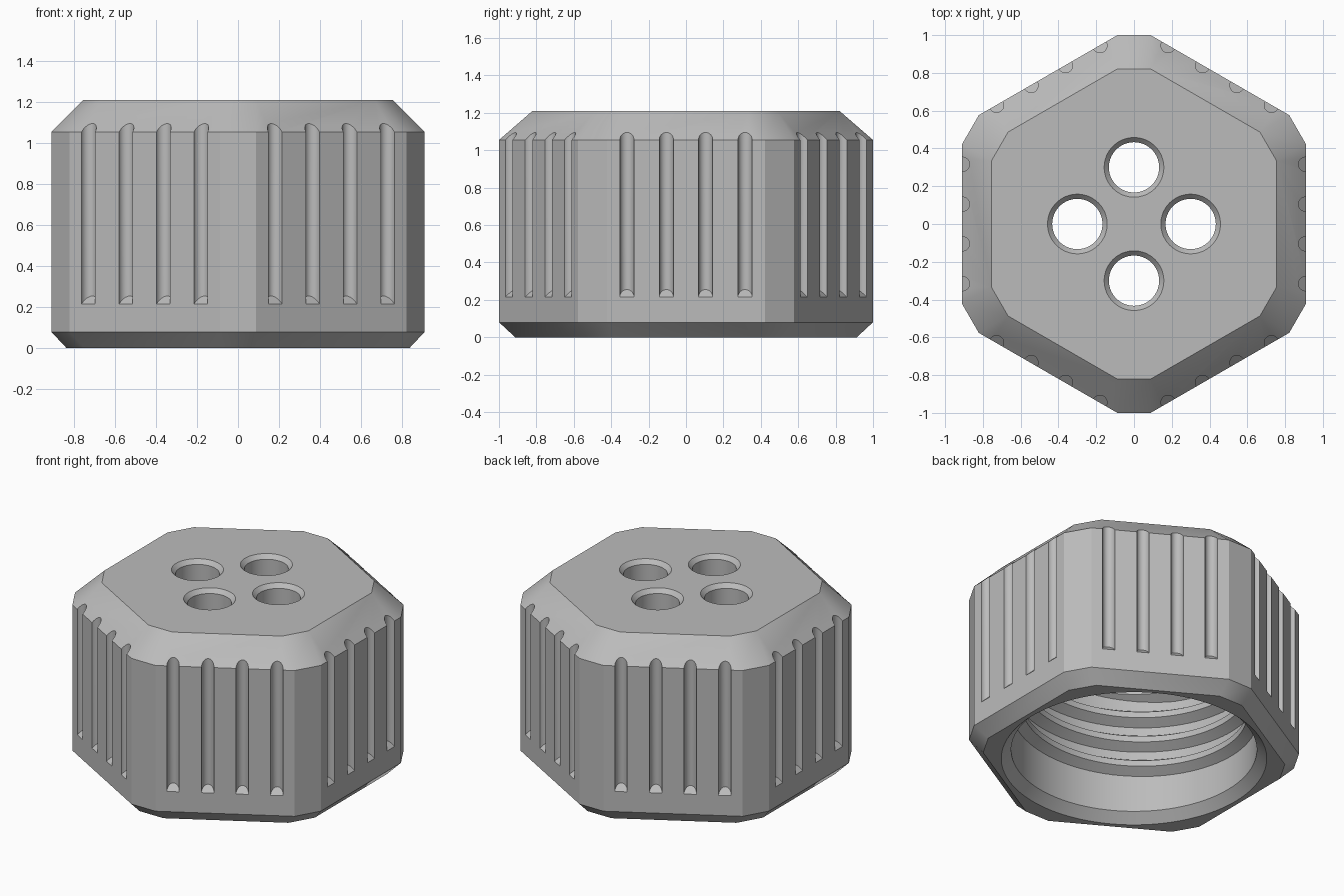
import bpy
import bmesh
from math import cos, sin, pi, radians, tau

if "Cube" in bpy.data.objects:
    bpy.data.objects.remove(bpy.data.objects["Cube"], do_unlink=True)

grey = bpy.data.materials.new("plain grey")
grey.use_nodes = True
grey.diffuse_color = (0.5, 0.5, 0.5, 1)
grey.node_tree.nodes["Principled BSDF"].inputs["Base Color"].default_value = (0.5, 0.5, 0.5, 1)


def loft(bm, rings, closed=False):
    """Skin a list of equal-length rings of points, capping both ends."""
    rows = [[bm.verts.new(p) for p in ring] for ring in rings]
    n = len(rows[0])
    for a, b in zip(rows, rows[1:]):
        for i in range(n):
            j = (i + 1) % n
            bm.faces.new((a[i], a[j], b[j], b[i]))
    bm.faces.new(rows[0][::-1])
    bm.faces.new(rows[-1])


def finish(bm, name):
    bmesh.ops.recalc_face_normals(bm, faces=bm.faces)
    mesh = bpy.data.meshes.new(name)
    bm.to_mesh(mesh)
    bm.free()
    obj = bpy.data.objects.new(name, mesh)
    mesh.materials.append(grey)
    bpy.context.collection.objects.link(obj)
    return obj


def select(obj):
    bpy.ops.object.select_all(action="DESELECT")
    obj.select_set(True)
    bpy.context.view_layer.objects.active = obj


def circle(r, z, x=0, y=0, n=64):
    return [(x + r * cos(tau * i / n), y + r * sin(tau * i / n), z) for i in range(n)]


def hex_ring(apothem, z, trim=0.102):
    """Hexagon with each corner trimmed off by a fixed length."""
    half = apothem / cos(pi / 6) / 2 - trim
    ring = []
    for k in range(6):
        a = k * pi / 3
        for t in (-half, half):
            ring.append((apothem * cos(a) - t * sin(a), apothem * sin(a) + t * cos(a), z))
    return ring


# Cap body: trimmed hexagon with chamfered top and bottom
APOTHEM = 0.91
bm = bmesh.new()
loft(bm, [hex_ring(0.835, 0), hex_ring(APOTHEM, 0.08),
          hex_ring(APOTHEM, 1.055), hex_ring(0.755, 1.21)])
body = finish(bm, "cap_body")

# Grip grooves: four per side, round, with sloping lower ends
bm = bmesh.new()
for k in range(6):
    a = k * pi / 3
    for offset in (-0.316, -0.105, 0.105, 0.316):
        low, high = [], []
        for i in range(32):
            t = tau * i / 32
            out, side = 0.04 * cos(t), offset + 0.038 * sin(t)
            r = APOTHEM + out
            x, y = r * cos(a) - side * sin(a), r * sin(a) + side * cos(a)
            low.append((x, y, 0.215 - out))
            high.append((x, y, 1.3))
        loft(bm, [low, high])
grooves = finish(bm, "groove_cutter")

# Round bore with a chamfered mouth
WALL = 0.745
bm = bmesh.new()
loft(bm, [circle(0.855, -0.05, n=96), circle(WALL, 0.06, n=96), circle(WALL, 1.03, n=96)])
bore = finish(bm, "bore_cutter")

# Four countersunk holes through the top
bm = bmesh.new()
for k in range(4):
    x, y = 0.3 * cos(k * pi / 2), 0.3 * sin(k * pi / 2)
    loft(bm, [circle(0.133, 0.95, x, y), circle(0.133, 1.183, x, y),
              circle(0.158, 1.21, x, y), circle(0.158, 1.3, x, y)])
holes = finish(bm, "hole_cutter")

for cutter in (grooves, bore, holes):
    cutter.hide_render = True
    mod = body.modifiers.new(cutter.name, "BOOLEAN")
    mod.operation = "DIFFERENCE"
    mod.solver = "EXACT"
    mod.object = cutter
    select(body)
    bpy.ops.object.modifier_apply(modifier=mod.name)
    bpy.data.objects.remove(cutter, do_unlink=True)

# Internal screw thread: tapered helical ridge
TURNS, PITCH, STEPS = 3.9, 0.17, 96
count = int(TURNS * STEPS)
bm = bmesh.new()
sections = []
for i in range(count + 1):
    a = radians(-50) + tau * i / STEPS
    z = 0.23 + PITCH * i / STEPS
    grow = min(1, i / 16, (count - i) / 16)
    grow = max(grow, 0.03)
    crest, base = WALL - 0.06 * grow, WALL + 0.012
    wide, thin = 0.015 + 0.05 * grow, 0.012 + 0.008 * grow
    profile = [(base, -wide), (crest, -thin), (crest, thin), (base, wide)]
    sections.append([(r * cos(a), r * sin(a), z + dz) for r, dz in profile])
loft(bm, sections)
thread = finish(bm, "screw_thread")

for obj in (body, thread):
    select(obj)
    bpy.ops.object.shade_smooth_by_angle(angle=radians(25))
